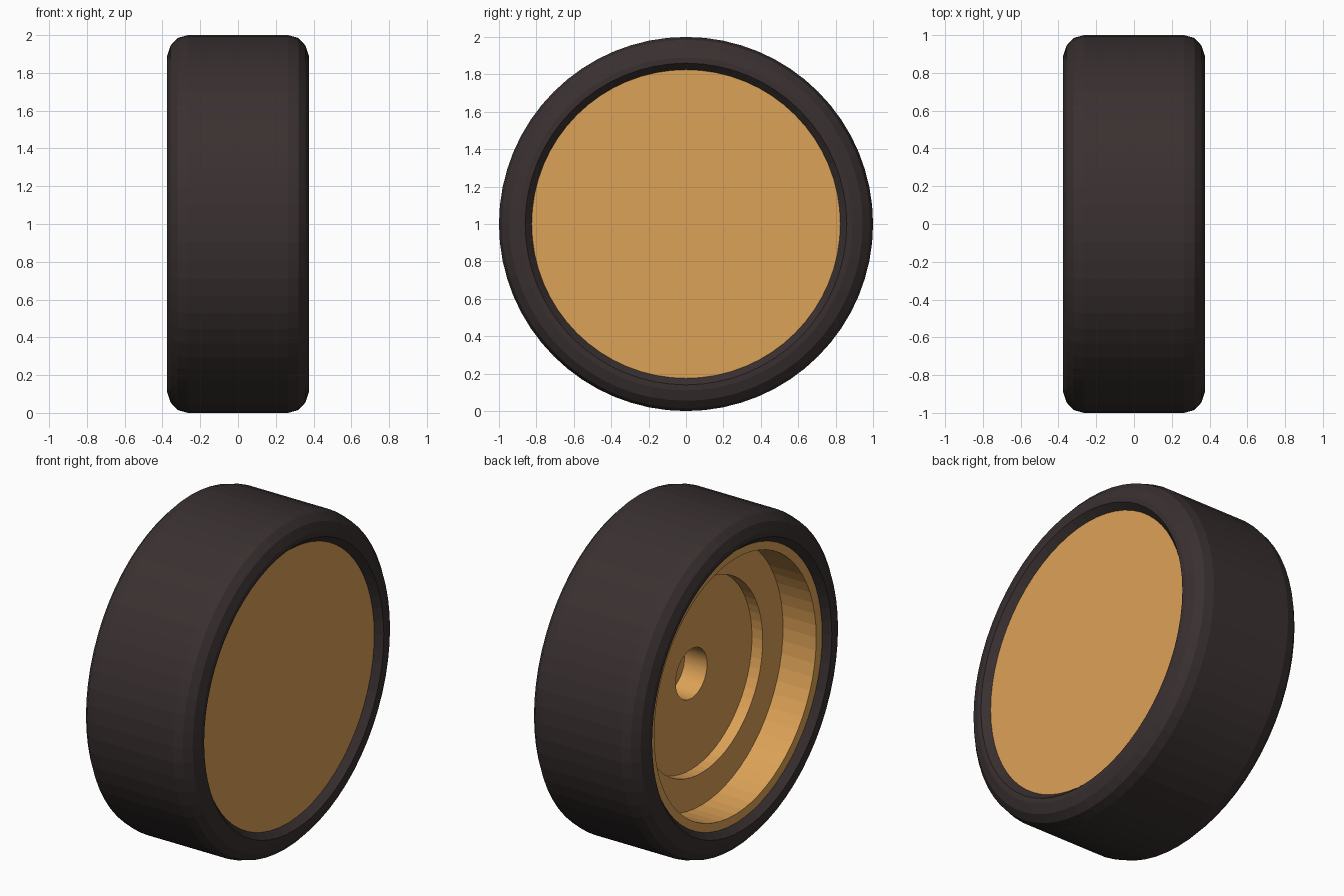
import bpy
import bmesh
import math
from mathutils import Vector

SEGMENTS = 64
CENTRE = Vector((0, 0, 1))

cube = bpy.data.objects.get("Cube")
if cube:
    bpy.data.objects.remove(cube, do_unlink=True)


def make_material(name, colour):
    mat = bpy.data.materials.new(name)
    mat.use_nodes = True
    mat.diffuse_color = (*colour, 1)
    bsdf = next(n for n in mat.node_tree.nodes if n.type == "BSDF_PRINCIPLED")
    bsdf.inputs["Base Color"].default_value = (*colour, 1)
    bsdf.inputs["Roughness"].default_value = 0.8
    return mat


def lathe(name, profile, mat, closed=False):
    """Spin (x, radius) points about the axle; open ends become flat discs."""
    bm = bmesh.new()
    verts = [bm.verts.new((x, 0, 1 + r)) for x, r in profile]
    pairs = list(zip(verts, verts[1:]))
    if closed:
        pairs.append((verts[-1], verts[0]))
    edges = [bm.edges.new(pair) for pair in pairs]
    bmesh.ops.spin(bm, geom=verts + edges, cent=CENTRE, axis=(1, 0, 0),
                   angle=math.tau, steps=SEGMENTS, use_duplicate=False)
    bmesh.ops.remove_doubles(bm, verts=bm.verts[:], dist=0.0005)
    if not closed:
        rims = [e for e in bm.edges if e.is_boundary]
        bmesh.ops.holes_fill(bm, edges=rims, sides=0)
    bmesh.ops.recalc_face_normals(bm, faces=bm.faces[:])
    mesh = bpy.data.meshes.new(name)
    bm.to_mesh(mesh)
    bm.free()
    mesh.materials.append(mat)
    obj = bpy.data.objects.new(name, mesh)
    bpy.context.collection.objects.link(obj)
    return obj


rubber = make_material("dark rubber", (0.042, 0.030, 0.030))
tan = make_material("tan rim", (0.72, 0.36, 0.095))

# Tyre: rounded shoulders, flat sidewalls and sloped bead, mirrored across x
half = [(0.335, 0.825), (0.375, 0.86), (0.375, 0.89), (0.357, 0.945),
        (0.32, 0.985), (0.265, 1.0)]
lathe("tyre", half + [(-x, r) for x, r in reversed(half)], rubber, closed=True)

# Rim: plain disc on one side, stepped dish with a blind axle hole on the other
dish = [(0.335, 0.825), (-0.335, 0.825), (-0.33, 0.775), (-0.108, 0.775),
        (-0.108, 0.58), (-0.036, 0.58), (-0.036, 0.15), (0.115, 0.15)]
lathe("rim", dish, tan)
